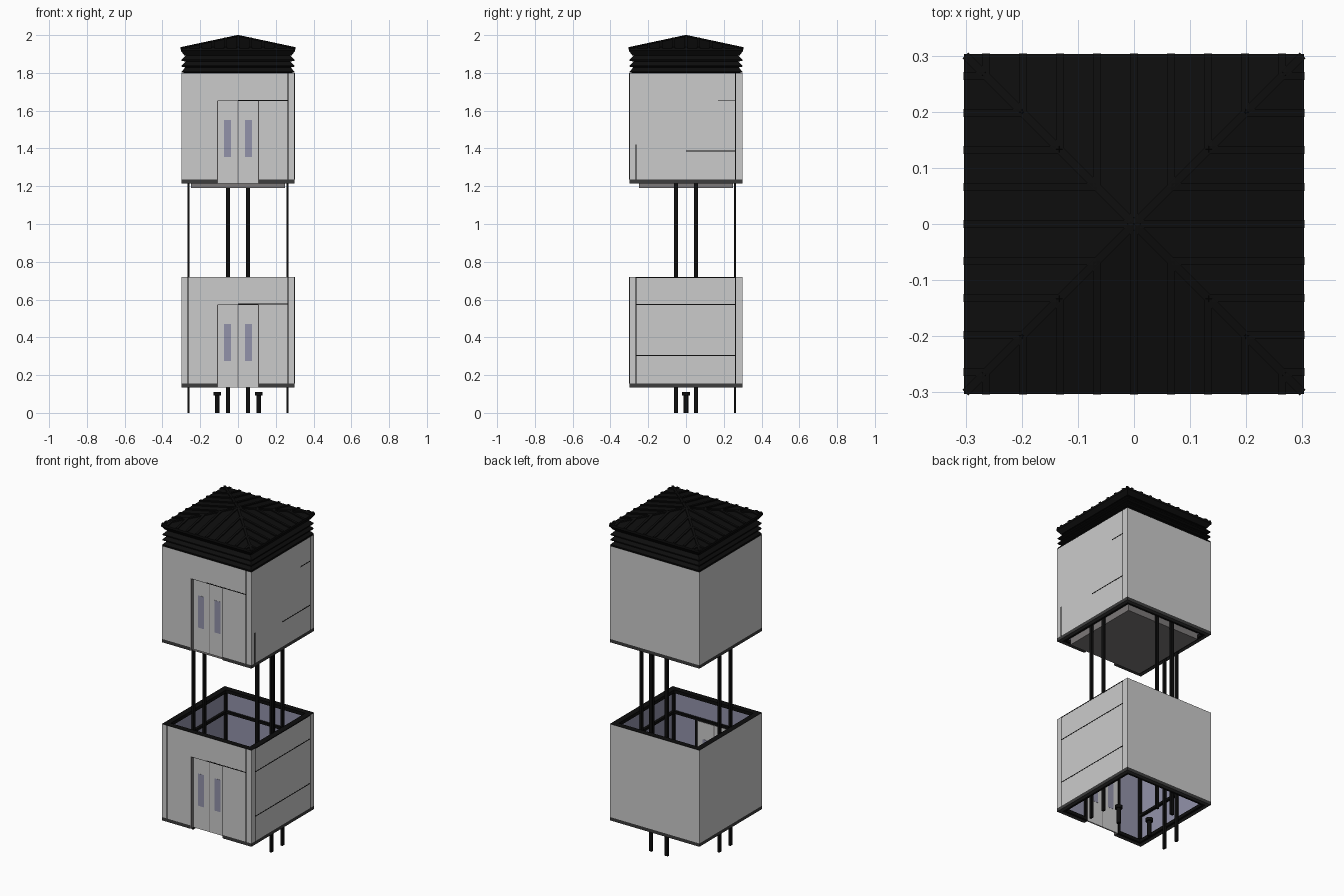
import bpy, bmesh, math
from mathutils import Matrix, Vector

old = bpy.data.objects.get("Cube")
if old:
    bpy.data.objects.remove(old)


def material(name, rgb):
    m = bpy.data.materials.new(name)
    m.use_nodes = True
    m.diffuse_color = (*rgb, 1)
    m.node_tree.nodes["Principled BSDF"].inputs["Base Color"].default_value = (*rgb, 1)
    return m


LIGHT = material("light grey panel", (0.6, 0.6, 0.6))
LAVENDER = material("lavender glass", (0.29, 0.29, 0.4))
BLACK = material("black steel", (0.004, 0.004, 0.004))
DARK = material("dark grey base", (0.045, 0.045, 0.045))
MID = material("mid grey trim", (0.2, 0.19, 0.19))


def finish(name, bm, mats):
    me = bpy.data.meshes.new(name)
    bmesh.ops.recalc_face_normals(bm, faces=bm.faces)
    bm.to_mesh(me)
    bm.free()
    for m in mats:
        me.materials.append(m)
    ob = bpy.data.objects.new(name, me)
    bpy.context.collection.objects.link(ob)
    return ob


def add_box(bm, x, y, z):
    """Box from (min, max) pairs."""
    mid = [(a + b) / 2 for a, b in (x, y, z)]
    size = [b - a for a, b in (x, y, z)]
    mat = Matrix.Translation(mid) @ Matrix.Diagonal((*size, 1))
    return bmesh.ops.create_cube(bm, size=1, matrix=mat)["verts"]


def boxes(name, mat, *parts):
    bm = bmesh.new()
    for p in parts:
        add_box(bm, *p)
    return finish(name, bm, [mat])


def turned(bm, verts, quarter):
    bmesh.ops.rotate(bm, verts=verts, matrix=Matrix.Rotation(quarter * math.pi / 2, 3, "Z"))


R = 0.3       # outer half width
P = 0.28      # inner side of the panels
F = 0.265     # inner side of the steel frame
D = 0.11      # half width of the doorway


def shaft_section(label, z0, z1):
    door_top, base = z0 + 0.44, z0 + 0.02

    # Panels: light outside, lavender inside; the front one leaves the doorway open
    bm = bmesh.new()
    for q in (1, 2, 3):
        turned(bm, add_box(bm, (-R, R), (-R, -P), (base, z1 - 0.001)), q)
    for s in (-1, 1):
        add_box(bm, sorted((s * D, s * R)), (-R, -P), (base, z1 - 0.001))
    add_box(bm, (-D, D), (-R, -P), (door_top, z1 - 0.001))
    ob = finish(label + "_wall_panels", bm, [LIGHT, LAVENDER])
    for f in ob.data.polygons:
        c, n = f.center, f.normal
        if abs(n.z) < 0.5 and n.x * c.x + n.y * c.y < 0 and max(abs(c.x), abs(c.y)) < P + 0.001:
            f.material_index = 1

    # Dark base strip, broken at the doorway
    bm = bmesh.new()
    for q in (1, 2, 3):
        turned(bm, add_box(bm, (-R, R), (-R, -P), (z0, base)), q)
    for s in (-1, 1):
        add_box(bm, sorted((s * D, s * R)), (-R, -P), (z0, base))
    finish(label + "_base_strip", bm, [DARK])

    # Steel frame: corner posts, rings and side rails
    bm = bmesh.new()
    for q in range(4):
        turned(bm, add_box(bm, (-P, -F), (-P, -F), (z0, z1)), q)
        turned(bm, add_box(bm, (-R, R), (-R, -F), (z1 - 0.001, z1)), q)
        turned(bm, add_box(bm, (-F, F), (-P, -F), (z1 - 0.02, z1)), q)
        turned(bm, add_box(bm, (-F, F), (-P, -F), (door_top, door_top + 0.015)), q)
        if q:
            turned(bm, add_box(bm, (-F, F), (-P, -F), (z0, base)), q)
            turned(bm, add_box(bm, (-F, F), (-P, -F), (z0 + 0.165, z0 + 0.18)), q)
    for s in (-1, 1):
        add_box(bm, sorted((s * D, s * (D + 0.015))), (-P, -F), (z0, door_top))
        add_box(bm, sorted((s * D, s * F)), (-P, -F), (z0, base))
    finish(label + "_steel_frame", bm, [BLACK])

    # Sliding doors with windows and trim, set back in the doorway
    boxes(label + "_doors", LIGHT,
          *[(sorted((s * 0.003, s * (D - 0.005))), (-0.275, -0.267), (z0, door_top - 0.005)) for s in (-1, 1)])
    boxes(label + "_door_windows", LAVENDER,
          *[(sorted((s * 0.036, s * 0.075)), (-0.276, -0.266), (z0 + 0.14, z0 + 0.335)) for s in (-1, 1)])
    boxes(label + "_door_trim", MID,
          ((-0.003, 0.003), (-0.274, -0.268), (z0, door_top)),
          ((-D, D), (-0.297, -0.267), (door_top - 0.005, door_top)),
          *[(sorted((s * (D - 0.005), s * D)), (-0.297, -0.267), (z0, door_top)) for s in (-1, 1)])


shaft_section("lower", 0.135, 0.72)
shaft_section("upper", 1.215, 1.8)

# Panel seams on the outside
w, e = 0.0025, R + 0.0008
side, front = (R, e), (-e, -R)
boxes("panel_seams", BLACK,
      *[(side, (-F, 0.262), (z - w, z + w)) for z in (0.305, 0.575, 0.717)],
      *[(side, (y - w, y + w), (0.155, 0.72)) for y in (-F, 0.262)],
      (side, (0, 0.262), (1.383, 1.388)), (side, (0.17, 0.262), (1.65, 1.655)),
      (side, (0.26, 0.265), (1.235, 1.8)), (side, (-0.268, -0.263), (1.235, 1.42)),
      ((0, F), front, (0.573, 0.578)), ((0, F), front, (1.652, 1.657)),
      *[((x - w, x + w), front, (0.155, 0.72)) for x in (-F, F)],
      ((F - w, F + w), front, (1.235, 1.8)))

# Guide rails on the sides and back
rail = (0, 1.78)
boxes("guide_rails", BLACK,
      *[((x - 0.006, x + 0.006), (y - 0.01, y + 0.01), rail) for x in (-0.262, 0.262) for y in (-0.053, 0.053)],
      *[((x - 0.01, x + 0.01), (0.254, 0.266), rail) for x in (-0.053, 0.053)])

# Pit buffers
bm = bmesh.new()
for x in (-0.11, 0.11):
    for r, z0, z1 in ((0.012, 0, 0.095), (0.021, 0.092, 0.11)):
        bmesh.ops.create_cone(bm, cap_ends=True, segments=12, radius1=r, radius2=r, depth=z1 - z0,
                              matrix=Matrix.Translation((x, 0, (z0 + z1) / 2)))
finish("pit_buffers", bm, [BLACK])

# Cabin parked in the upper section
boxes("cabin", MID, ((-0.248, 0.248), (-0.248, 0.248), (1.19, 1.72)))


def square_loft(bm, rings):
    """Stack of square rings given as (half width, z)."""
    loops = [[bm.verts.new((sx * r, sy * r, z)) for sx, sy in ((-1, -1), (1, -1), (1, 1), (-1, 1))]
             for r, z in rings]
    for a, b in zip(loops, loops[1:]):
        for i in range(4):
            j = (i + 1) % 4
            bm.faces.new((a[i], a[j], b[j], b[i]))
    bm.faces.new(loops[0])
    bm.faces.new(loops[-1])


# Louvred band below the eaves
bm = bmesh.new()
rings = [(0.285, 1.8)]
for k in range(3):
    z = 1.802 + k * 0.031
    rings += [(0.298, z), (0.298, z + 0.006), (0.278, z + 0.027)]
square_loft(bm, rings)
finish("louvres", bm, [BLACK])

# Pyramid roof with standing ribs and hip ridges
EAVE, APEX = 1.93, 1.994
bm = bmesh.new()
square_loft(bm, [(0.285, 1.893), (0.303, EAVE - 0.012), (0.303, EAVE), (0.004, APEX)])


def rib(start, end, width, height):
    a, b = Vector(start), Vector(end)
    d = b - a
    rot = d.to_track_quat("X", "Z").to_matrix().to_4x4()
    mat = Matrix.Translation((a + b) / 2) @ rot @ Matrix.Diagonal((d.length, width, height, 1))
    return bmesh.ops.create_cube(bm, size=1, matrix=mat)["verts"]


for q in range(4):
    turned(bm, rib((-0.3, -0.3, EAVE), (0, 0, APEX), 0.014, 0.012), q)
    for k in range(-4, 5):
        x = k * 0.066
        reach = max(abs(x), 0.01)
        z = EAVE + (APEX - EAVE) * (0.303 - reach) / 0.299
        turned(bm, rib((x, -0.303, EAVE), (x, -reach, z), 0.014, 0.012), q)
finish("roof", bm, [BLACK])
